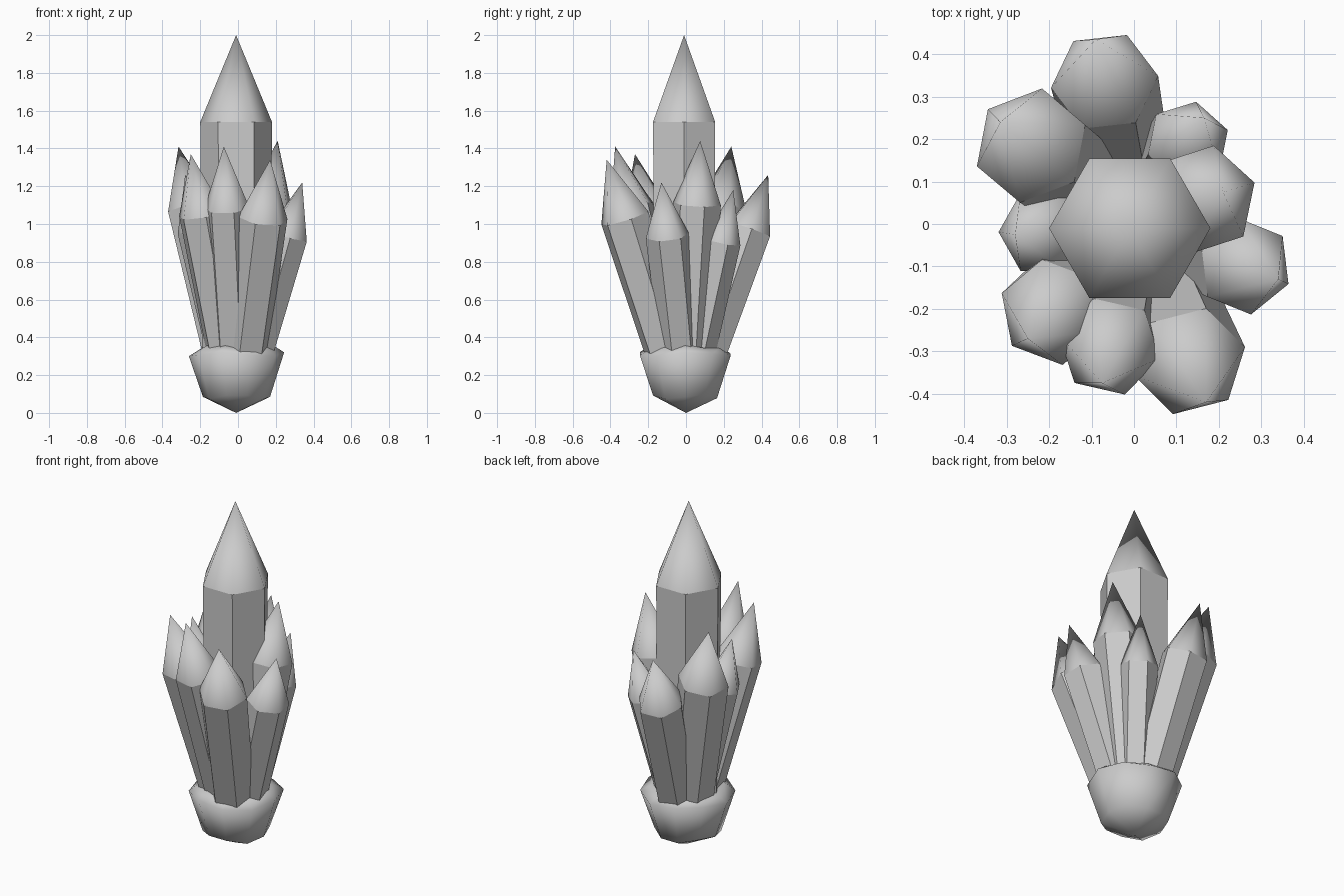
import bpy, bmesh, math
from mathutils import Vector

if "Cube" in bpy.data.objects:
    bpy.data.objects.remove(bpy.data.objects["Cube"])

SHOULDER = 0.77   # where the shaft ends, as a fraction of the crystal length


def make_object(name, bm):
    bmesh.ops.recalc_face_normals(bm, faces=bm.faces)
    me = bpy.data.meshes.new(name)
    bm.to_mesh(me)
    bm.free()
    ob = bpy.data.objects.new(name, me)
    bpy.context.collection.objects.link(ob)
    return ob


def crystal(name, root, tip, radius, phase, taper=0.87):
    """Hexagonal shaft with a smooth pointed cap, from root to tip."""
    root, tip = Vector(root), Vector(tip)
    axis = tip - root
    rot = Vector((0, 0, 1)).rotation_difference(axis)
    bm = bmesh.new()

    def ring(t, r):
        out = []
        for i in range(6):
            a = math.radians(phase + 60 * i)
            p = rot @ Vector((r * math.cos(a), r * math.sin(a), 0))
            out.append(bm.verts.new(root + axis * t + p))
        return out

    low = ring(0.15, radius * taper)
    high = ring(SHOULDER, radius)
    apex = bm.verts.new(tip)
    bm.faces.new(low)
    for i in range(6):
        j = (i + 1) % 6
        bm.faces.new((low[i], low[j], high[j], high[i]))
        bm.faces.new((high[i], high[j], apex)).smooth = True
    return make_object(name, bm)


# Central crystal
crystal("central_crystal", (-0.01, -0.01, 0), (-0.01, -0.01, 2.0), 0.19, 0, 0.95)

# Outer crystals fanning out of the base: tip, radius, turn
outer = [
    ((-0.09, 0.435, 1.26), 0.127, 6),
    ((-0.315, 0.24, 1.41), 0.138, 20),
    ((-0.28, -0.025, 1.26), 0.106, 0),
    ((-0.25, -0.27, 1.37), 0.128, 40),
    ((-0.075, -0.375, 1.41), 0.122, 47),
    ((0.17, -0.42, 1.34), 0.135, 14),
    ((0.34, -0.13, 1.22), 0.115, 38),
    ((0.21, 0.075, 1.44), 0.130, 18),
    ((0.165, 0.25, 1.18), 0.100, 18),
]
for n, (tip, r, turn) in enumerate(outer, 1):
    crystal(f"outer_crystal_{n}", (0, 0, 0), tip, r, turn)

# Rounded rock base, with a slightly uneven rim
profile = [(0.178, 0.085), (0.252, 0.31), (0.19, 0.35)]
sides = 10
bm = bmesh.new()
bottom = bm.verts.new((-0.01, 0, 0))
top = bm.verts.new((-0.01, 0, 0.355))
rings = []
for k, (r, z) in enumerate(profile):
    rings.append([])
    for i in range(sides):
        a = 2 * math.pi * i / sides
        dz = 0.012 * math.sin(3 * a + k)
        rings[-1].append(bm.verts.new((r * math.cos(a) - 0.008, r * math.sin(a) - 0.005, z + dz)))
for i in range(sides):
    j = (i + 1) % sides
    bm.faces.new((bottom, rings[0][j], rings[0][i]))
    bm.faces.new((top, rings[-1][i], rings[-1][j]))
    for a, b in zip(rings, rings[1:]):
        bm.faces.new((a[i], a[j], b[j], b[i]))
for f in bm.faces:
    f.smooth = True
make_object("rock_base", bm)
